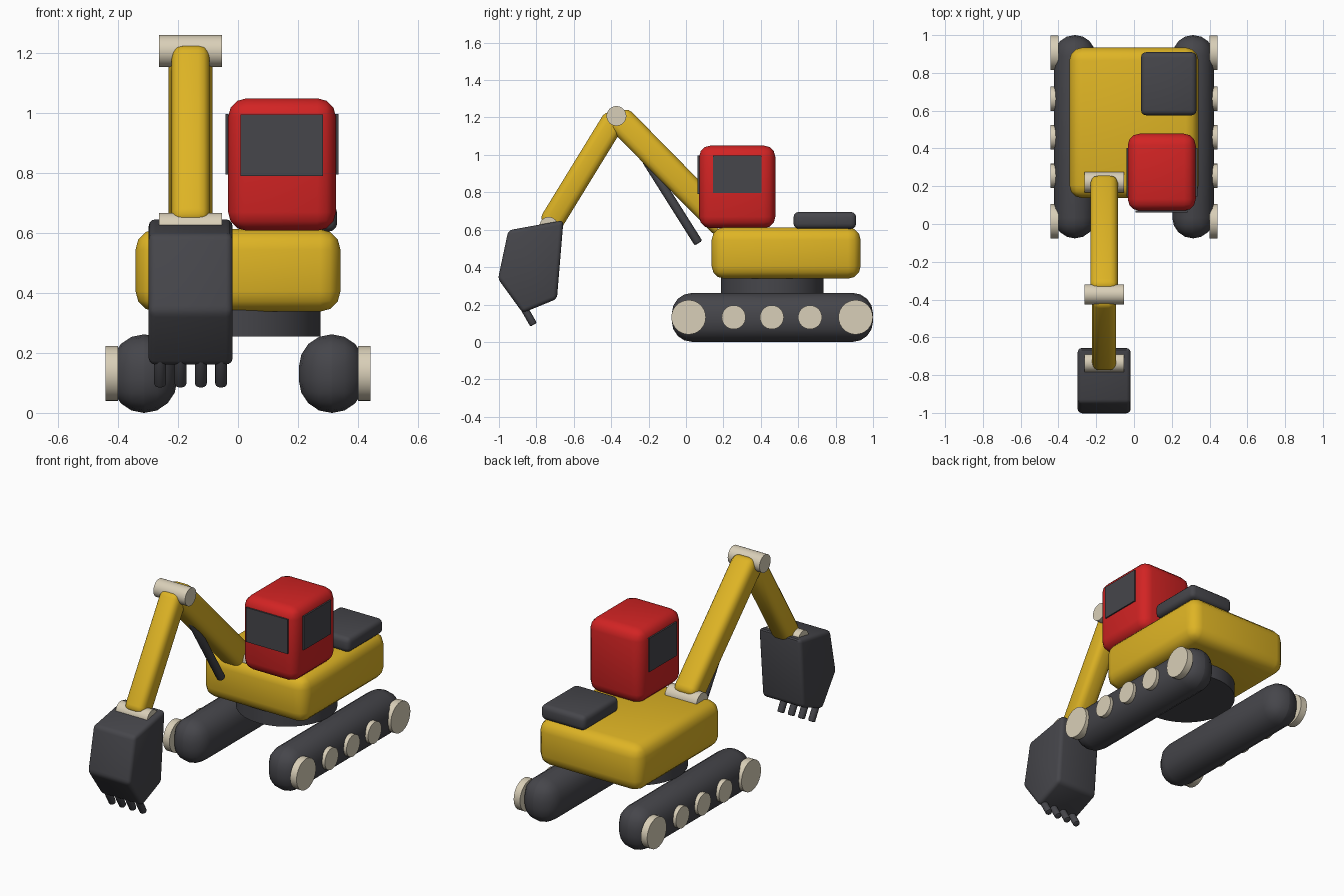
import bpy, bmesh, math
from mathutils import Vector, Matrix

if "Cube" in bpy.data.objects:
    bpy.data.objects.remove(bpy.data.objects["Cube"])


def material(name, rgb):
    m = bpy.data.materials.new(name)
    m.diffuse_color = (*rgb, 1)
    m.use_nodes = True
    m.node_tree.nodes["Principled BSDF"].inputs["Base Color"].default_value = m.diffuse_color
    return m


YELLOW = material("yellow_paint", (0.73, 0.456, 0.018))
RED = material("red_paint", (0.645, 0.017, 0.017))
DARK = material("dark_grey", (0.061, 0.061, 0.070))
BEIGE = material("beige_metal", (0.694, 0.624, 0.479))


def finish(bm, name, mat):
    bmesh.ops.recalc_face_normals(bm, faces=bm.faces)
    me = bpy.data.meshes.new(name)
    bm.to_mesh(me)
    bm.free()
    me.materials.append(mat)
    ob = bpy.data.objects.new(name, me)
    bpy.context.collection.objects.link(ob)
    bpy.ops.object.select_all(action='DESELECT')
    ob.select_set(True)
    bpy.context.view_layer.objects.active = ob
    bpy.ops.object.shade_smooth_by_angle(angle=math.radians(35))
    return ob


def round_edges(bm, edges, r, seg=3):
    bmesh.ops.bevel(bm, geom=list(edges), offset=r, offset_type='OFFSET',
                    segments=seg, profile=0.5, affect='EDGES', clamp_overlap=True)


def aim(a, b):
    """Matrix placing a z-aligned part midway between a and b."""
    return Matrix.Translation((a + b) / 2) @ (b - a).to_track_quat('Z', 'Y').to_matrix().to_4x4()


def box(name, mat, lo, hi, r=0, seg=3):
    lo, hi = Vector(lo), Vector(hi)
    bm = bmesh.new()
    bmesh.ops.create_cube(bm, size=1)
    bmesh.ops.scale(bm, vec=hi - lo, verts=bm.verts)
    if r:
        round_edges(bm, bm.edges, r, seg)
    bmesh.ops.translate(bm, vec=(lo + hi) / 2, verts=bm.verts)
    return finish(bm, name, mat)


def beam(name, mat, a, b, width, r):
    a, b = Vector(a), Vector(b)
    bm = bmesh.new()
    bmesh.ops.create_cube(bm, size=1)
    bmesh.ops.scale(bm, vec=(width, width, (b - a).length), verts=bm.verts)
    round_edges(bm, bm.edges, r)
    bm.transform(aim(a, b))
    return finish(bm, name, mat)


def rod(name, mat, a, b, radius, r=0, sides=32):
    a, b = Vector(a), Vector(b)
    bm = bmesh.new()
    bmesh.ops.create_cone(bm, cap_ends=True, segments=sides, radius1=radius,
                          radius2=radius, depth=(b - a).length)
    if r:
        rims = [e for e in bm.edges if abs(e.verts[0].co.z - e.verts[1].co.z) < 1e-5]
        round_edges(bm, rims, r, 2)
    bm.transform(aim(a, b))
    return finish(bm, name, mat)


# Tracks and wheels on both sides
for side, s in (("left", -1), ("right", 1)):
    x0, x1 = sorted((s * 0.203, s * 0.423))
    box(f"{side}_track", DARK, (x0, -0.076, 0), (x1, 1.0, 0.262), 0.109, 4)
    wheels = [(0.014, 0.092), (0.255, 0.064), (0.459, 0.064), (0.663, 0.064), (0.907, 0.092)]
    for i, (y, rad) in enumerate(wheels):
        rod(f"{side}_wheel_{i + 1}", BEIGE, (s * 0.40, y, 0.132), (s * 0.442, y, 0.132), rad)

# Turntable, body and engine cover
rod("turntable", DARK, (0, 0.461, 0.255), (0, 0.461, 0.35), 0.275, sides=48)
box("body", YELLOW, (-0.342, 0.137, 0.338), (0.342, 0.934, 0.613), 0.068)
box("engine_cover", DARK, (0.037, 0.575, 0.605), (0.331, 0.91, 0.695), 0.028)

# Cab and window plates
box("cab", RED, (-0.033, 0.07, 0.608), (0.327, 0.478, 1.05), 0.062)
box("front_window", DARK, (0.008, 0.062, 0.79), (0.284, 0.071, 0.996))
box("left_window", DARK, (-0.041, 0.145, 0.795), (-0.032, 0.403, 0.997))
box("right_window", DARK, (0.326, 0.145, 0.795), (0.335, 0.403, 0.997))

# Boom, arm and hinge pins
X = -0.158
base, elbow, wrist = (X, 0.222, 0.605), (X, -0.372, 1.208), (X, -0.734, 0.618)
beam("boom", YELLOW, base, elbow, 0.147, 0.042)
beam("arm", YELLOW, elbow, wrist, 0.127, 0.038)
for name, (x, y, z), rad in (("base_pin", base, 0.055), ("elbow_pin", elbow, 0.053),
                             ("wrist_pin", wrist, 0.05)):
    rod(name, BEIGE, (x - 0.105, y, z), (x + 0.105, y, z), rad)

# Hydraulic cylinder under the boom
rod("hydraulic_cylinder", DARK, (X, 0.067, 0.528), (X, -0.215, 0.975), 0.024, 0.009, 16)

# Bucket: side profile extruded across its width
profile = [(-0.655, 0.65), (-0.95, 0.597), (-1.005, 0.337), (-0.873, 0.155), (-0.69, 0.23)]
bm = bmesh.new()
face = bm.faces.new([bm.verts.new((X - 0.14, y, z)) for y, z in profile])
ext = bmesh.ops.extrude_face_region(bm, geom=[face])
bmesh.ops.translate(bm, vec=(0.28, 0, 0),
                    verts=[v for v in ext["geom"] if isinstance(v, bmesh.types.BMVert)])
bmesh.ops.recalc_face_normals(bm, faces=bm.faces)
round_edges(bm, bm.edges, 0.022)
finish(bm, "bucket", DARK)

# Bucket teeth
for i in range(4):
    x = X - 0.102 + i * 0.068
    rod(f"bucket_tooth_{i + 1}", DARK, (x, -0.885, 0.215), (x, -0.815, 0.092), 0.02, 0.007, 16)
